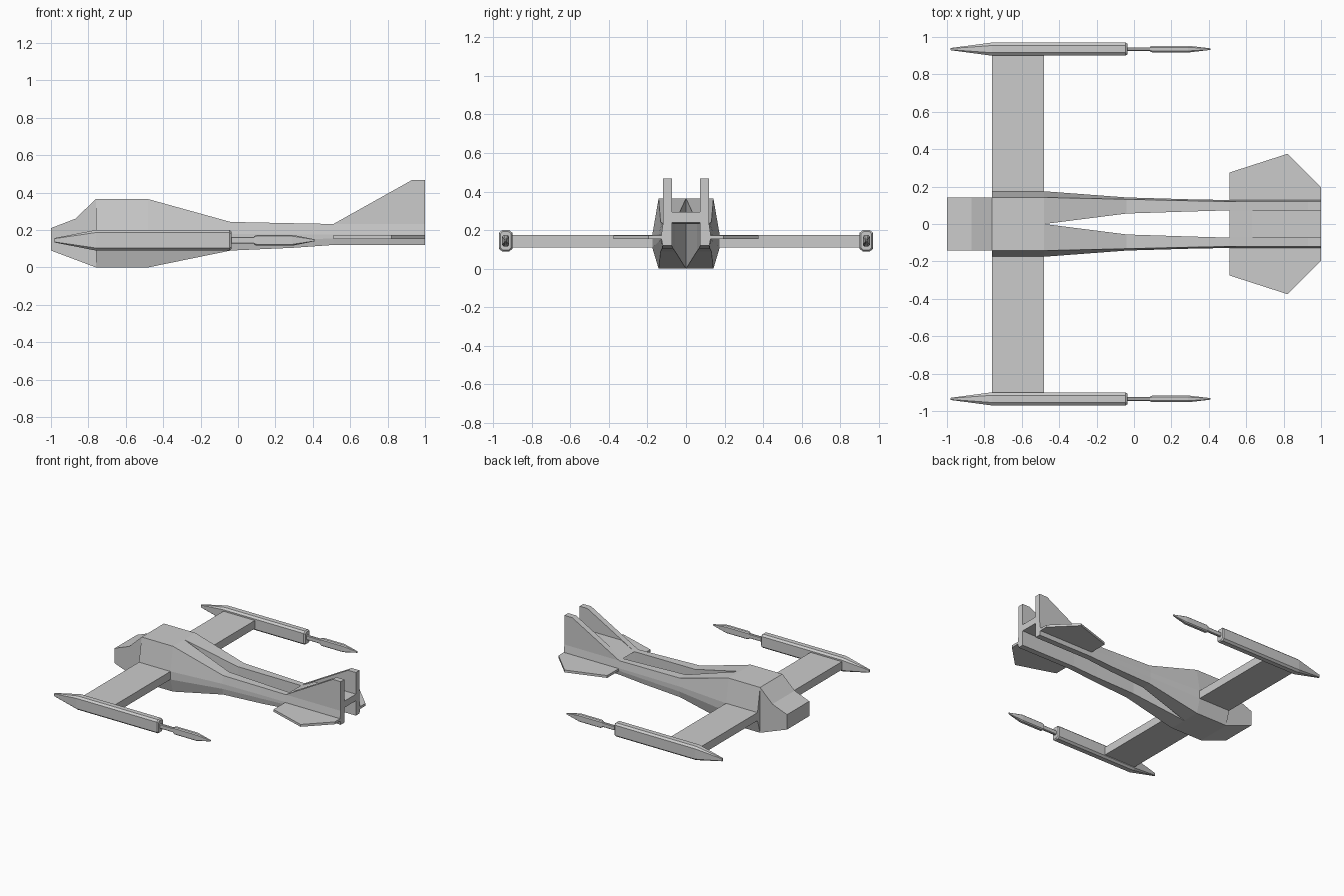
import bpy, bmesh

if "Cube" in bpy.data.objects:
    bpy.data.objects.remove(bpy.data.objects["Cube"])


def finish(name, bm):
    """Turn a bmesh into a flat-shaded object."""
    bmesh.ops.recalc_face_normals(bm, faces=bm.faces)
    mesh = bpy.data.meshes.new(name)
    bm.to_mesh(mesh)
    bm.free()
    obj = bpy.data.objects.new(name, mesh)
    bpy.context.collection.objects.link(obj)
    return obj


def loft(rings):
    """Skin a list of matching point rings and cap both ends."""
    bm = bmesh.new()
    vs = [[bm.verts.new(p) for p in r] for r in rings]
    n = len(vs[0])
    for a, b in zip(vs, vs[1:]):
        for i in range(n):
            j = (i + 1) % n
            bm.faces.new((a[i], a[j], b[j], b[i]))
    bm.faces.new(vs[0])
    bm.faces.new(vs[-1])
    return bm


def side_prism(name, profile, y0, y1):
    """Extrude an (x, z) profile along y."""
    return finish(name, loft([[(x, y, z) for x, z in profile] for y in (y0, y1)]))


def plan_prism(name, outline, z0, z1):
    """Extrude an (x, y) outline along z."""
    return finish(name, loft([[(x, y, z) for x, y in outline] for z in (z0, z1)]))


def mirror(obj):
    """Mirror across the y = 0 plane."""
    mod = obj.modifiers.new("mirror", 'MIRROR')
    mod.use_axis = (False, True, False)
    mod.use_mirror_merge = True
    mod.merge_threshold = 0.0005


def octagon(x, hy, hz, yc=0.935, zc=0.145):
    """Chamfered rectangle section for the wingtip pods."""
    cy, cz = hy * 0.55, hz * 0.75
    pts = [(hy, -cz), (hy, cz), (cy, hz), (-cy, hz),
           (-hy, cz), (-hy, -cz), (-cy, -hz), (cy, -hz)]
    return [(x, yc + y, zc + z) for y, z in pts]


# Fuselage half: solid block that splits into a tail boom with a central slot
# station: x, inner y, edge y, widest y, bottom z, lower mid z, upper mid z, top z
stations = [
    (-0.76, 0.0, 0.142, 0.175, 0.0, 0.11, 0.175, 0.365),
    (-0.48, 0.0, 0.142, 0.175, 0.0, 0.11, 0.175, 0.365),
    (-0.04, 0.056, 0.132, 0.142, 0.09, 0.14, 0.18, 0.243),
    (0.30, 0.067, 0.124, 0.132, 0.105, 0.148, 0.177, 0.236),
    (0.51, 0.073, 0.12, 0.128, 0.12, 0.155, 0.175, 0.232),
    (1.0, 0.073, 0.12, 0.128, 0.12, 0.155, 0.175, 0.232),
]
bm = loft([[(x, yi, zb), (x, ye, zb), (x, yw, zl), (x, yw, zu), (x, ye, zt), (x, yi, zt)]
           for x, yi, ye, yw, zb, zl, zu, zt in stations])
inner = [f for f in bm.faces if all(abs(v.co.y) < 1e-5 for v in f.verts)]
bmesh.ops.delete(bm, geom=inner, context='FACES_ONLY')
mirror(finish("fuselage", bm))

# Nose block
side_prism("nose", [(-1, 0.09), (-1, 0.21), (-0.87, 0.26), (-0.76, 0.365), (-0.76, 0)],
           -0.142, 0.142)

# Wings
mirror(plan_prism("wing", [(-0.76, 0.15), (-0.48, 0.15), (-0.48, 0.905), (-0.76, 0.905)],
                  0.11, 0.175))

# Wingtip pods with a barrel and pointed tip
pod = [(-0.98, 0.006, 0.012), (-0.76, 0.035, 0.055), (-0.045, 0.035, 0.055),
       (-0.035, 0.028, 0.047)]
barrel = [(-0.04, 0.010, 0.018), (0.095, 0.010, 0.018)]
tip = [(0.085, 0.013, 0.022), (0.10, 0.018, 0.029), (0.29, 0.018, 0.029), (0.41, 0.004, 0.005)]
for name, sections in (("pod", pod), ("pod_barrel", barrel), ("pod_tip", tip)):
    mirror(finish(name, loft([octagon(*s) for s in sections])))

# Tailplane, upright fins and the bridge between them
mirror(plan_prism("tailplane", [(0.51, 0.10), (0.51, 0.275), (0.82, 0.375), (1, 0.195), (1, 0.10)],
                  0.153, 0.172))
mirror(side_prism("tail_fin", [(0.51, 0.232), (0.93, 0.467), (1, 0.467), (1, 0.232)],
                  0.073, 0.12))
side_prism("fin_bridge", [(0.51, 0.232), (0.63, 0.293), (1, 0.293), (1, 0.24), (0.53, 0.232)],
           -0.073, 0.073)
